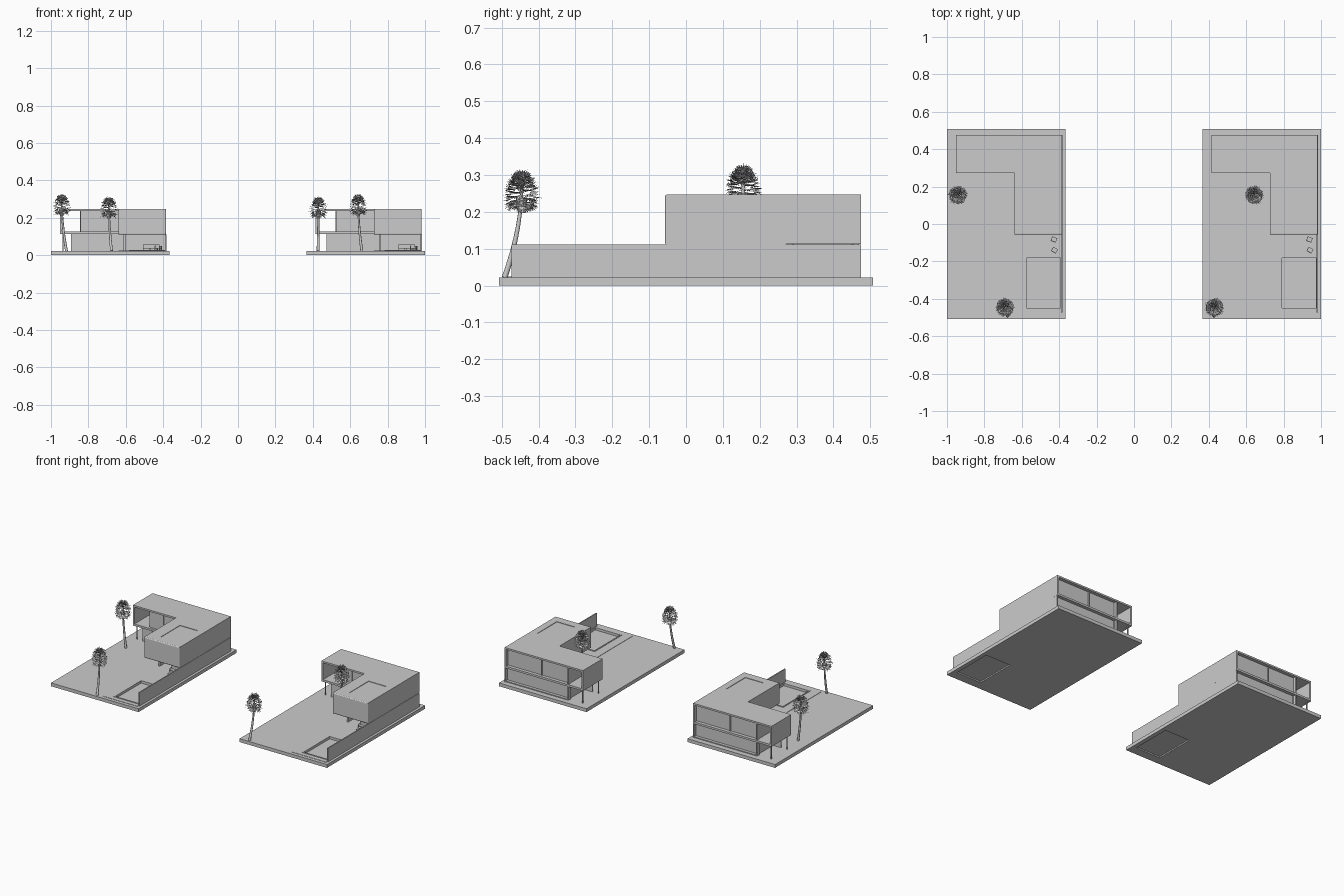
import bpy, bmesh, math, random
from mathutils import Vector, Matrix

if "Cube" in bpy.data.objects:
    bpy.data.objects.remove(bpy.data.objects["Cube"])

random.seed(4)
SHIFT = 1.366          # distance between the two plots
G = 0.022              # ground level


def mesh_object(name, bm, loc=(0, 0, 0), rot=0.0):
    bmesh.ops.recalc_face_normals(bm, faces=bm.faces[:])
    me = bpy.data.meshes.new(name)
    bm.to_mesh(me)
    bm.free()
    ob = bpy.data.objects.new(name, me)
    ob.location = loc
    ob.rotation_euler.z = rot
    bpy.context.collection.objects.link(ob)
    return ob


def add_box(bm, x0, x1, y0, y1, z0, z1):
    m = Matrix.Translation(((x0 + x1) / 2, (y0 + y1) / 2, (z0 + z1) / 2))
    m = m @ Matrix.Diagonal((x1 - x0, y1 - y0, z1 - z0, 1))
    return bmesh.ops.create_cube(bm, size=1, matrix=m)["verts"]


def boxes(name, dx, *bounds):
    bm = bmesh.new()
    for b in bounds:
        add_box(bm, *b)
    return mesh_object(name, bm, (dx, 0, 0))


def cut(ob, dx, bounds):
    cutter = boxes("cutter", dx, bounds)
    mod = ob.modifiers.new("cut", "BOOLEAN")
    mod.operation, mod.solver, mod.object = "DIFFERENCE", "EXACT", cutter
    bpy.context.view_layer.objects.active = ob
    bpy.ops.object.modifier_apply(modifier=mod.name)
    bpy.data.objects.remove(cutter)


def chair(name, loc, rot, w=0.026):
    d, h = 0.026, w / 2
    bm = bmesh.new()
    add_box(bm, -h, h, -d / 2, d / 2, 0.011, 0.015)
    add_box(bm, -h, h, d / 2 - 0.004, d / 2, 0.015, 0.034)
    for s in (-1, 1):
        add_box(bm, s * h - 0.0015, s * h + 0.0015, -d / 2, d / 2, 0.022, 0.025)
        for y in (-d / 2, d / 2 - 0.003):
            add_box(bm, s * h - 0.0015, s * h + 0.0015, y, y + 0.003, 0, 0.022)
    mesh_object(name, bm, loc, rot)


def palm(name, base, top):
    # leaning, curved trunk
    cu = bpy.data.curves.new(name + "_trunk", "CURVE")
    cu.dimensions = "3D"
    cu.bevel_depth, cu.bevel_resolution, cu.use_fill_caps = 0.006, 2, True
    sp = cu.splines.new("POLY")
    sp.points.add(7)
    b, t = Vector(base), Vector(top)
    for i, p in enumerate(sp.points):
        f = i / 7
        e = 1 - (1 - f) ** 1.8
        p.co = (b.x + (t.x - b.x) * e, b.y + (t.y - b.y) * e, b.z + (t.z - b.z) * f, 1)
        p.radius = 1.3 - 0.6 * f
    bpy.context.collection.objects.link(bpy.data.objects.new(name + "_trunk", cu))
    # dry skirt under the crown
    bm = bmesh.new()
    bmesh.ops.create_cone(bm, cap_ends=True, segments=10, radius1=0.010, radius2=0.016,
                          depth=0.04, matrix=Matrix.Translation((0, 0, -0.045)))
    mesh_object(name + "_skirt", bm, top)
    # fan fronds: a thin stem and a spray of pointed blades
    bm = bmesh.new()
    count = 64
    for i in range(count):
        f = i / (count - 1)
        az = i * 2.39996 + random.uniform(-0.2, 0.2)
        el = math.radians(-38 + 118 * f)
        out = Vector((math.cos(az) * math.cos(el), math.sin(az) * math.cos(el), math.sin(el)))
        side = Vector((-math.sin(az), math.cos(az), 0))
        up = out.cross(side)
        start = Vector((0, 0, -0.03 + 0.035 * f))
        hub = start + out * 0.026
        v = [bm.verts.new(c) for c in (start - side * 0.0008, start + side * 0.0008, hub)]
        bm.faces.new(v)
        for k in range(-4, 5):
            a = k * 0.27
            d = out * math.cos(a) + side * math.sin(a)
            n = side * math.cos(a) - out * math.sin(a)
            tip = hub + d * random.uniform(0.023, 0.031) - Vector((0, 0, 0.004)) + up * random.uniform(-0.004, 0.004)
            mid = hub + d * 0.014
            q = [bm.verts.new(c) for c in (hub, mid - n * 0.0017, tip, mid + n * 0.0017)]
            bm.faces.new(q)
    mesh_object(name + "_crown", bm, top)


def build_house(tag, dx):
    def part(name, *b):
        return boxes(tag + "_" + name, dx, *b)

    # plot, terrace and pool
    pool = (-0.574, -0.394, -0.449, -0.183, -0.05, 0.1)
    plot = part("plot", (-1, -0.366, -0.507, 0.507, 0, G))
    cut(plot, dx, pool)
    terrace = part("terrace", (-0.64, -0.388, -0.485, 0.17, G - 0.002, G + 0.002))
    cut(terrace, dx, pool)
    rim = part("pool_rim", (-0.582, -0.388, -0.457, -0.175, G - 0.002, 0.027))
    cut(rim, dx, pool)
    part("pool_floor", (-0.58, -0.39, -0.455, -0.177, 0.008, 0.011))

    # long boundary wall
    part("boundary_wall", (-0.389, -0.382, -0.473, 0.475, G, 0.111))

    # upper front wing with softened front edges and a shallow roof inset
    bm = bmesh.new()
    add_box(bm, -0.64, -0.384, -0.057, 0.272, 0.111, 0.247)
    edges = [e for e in bm.edges if all(v.co.y < 0 for v in e.verts)]
    bmesh.ops.bevel(bm, geom=edges, offset=0.006, segments=3, affect="EDGES", profile=0.5)
    wing = mesh_object(tag + "_front_wing", bm, (dx, 0, 0))
    cut(wing, dx, (-0.56, -0.43, 0.0, 0.2, 0.244, 0.3))

    # upper back wing: open shell with a balcony at the left end
    part("back_wing_shell",
         (-0.952, -0.384, 0.272, 0.475, 0.236, 0.247),
         (-0.952, -0.384, 0.272, 0.475, 0.113, 0.126),
         (-0.952, -0.941, 0.272, 0.475, 0.126, 0.236),
         (-0.395, -0.384, 0.272, 0.475, 0.126, 0.236))
    part("upper_walls",
         (-0.842, -0.836, 0.287, 0.455, 0.126, 0.236),
         (-0.842, -0.64, 0.287, 0.291, 0.126, 0.236),
         (-0.836, -0.395, 0.449, 0.453, 0.126, 0.236))
    part("upper_window_posts",
         (-0.745, -0.739, 0.283, 0.291, 0.126, 0.236),
         (-0.643, -0.637, 0.449, 0.46, 0.126, 0.236),
         (-0.845, -0.835, 0.445, 0.47, 0.126, 0.236))

    # ground floor
    part("ground_walls",
         (-0.892, -0.607, 0.287, 0.293, G, 0.113),
         (-0.836, -0.83, 0.293, 0.455, G, 0.113),
         (-0.612, -0.602, 0.05, 0.29, G, 0.113),
         (-0.602, -0.389, 0.171, 0.185, G, 0.113),
         (-0.83, -0.389, 0.449, 0.453, G, 0.113))
    part("ground_window_frame",
         (-0.845, -0.835, 0.445, 0.47, G, 0.113),
         (-0.84, -0.389, 0.445, 0.472, G, 0.028),
         (-0.828, -0.822, 0.283, 0.293, G, 0.113))
    part("balcony_columns", *[(-0.938, -0.932, y - 0.003, y + 0.003, G, 0.115) for y in (0.29, 0.455)])

    # terrace furniture
    z = G + 0.002
    chair(tag + "_chair_a", (dx - 0.428, -0.083, z), 2.8)
    chair(tag + "_chair_b", (dx - 0.425, -0.14, z), 2.6)
    chair(tag + "_sofa", (dx - 0.47, 0.03, z), 0, 0.075)
    part("low_table",
         (-0.49, -0.45, -0.03, -0.005, z + 0.011, z + 0.014),
         (-0.475, -0.465, -0.022, -0.013, z, z + 0.011))


build_house("left", 0)
build_house("right", SHIFT)

# palms: (name, trunk base, crown centre)
for n, b, t in (
    ("side_palm_left", (-0.917, 0.15, G), (-0.942, 0.155, 0.276)),
    ("front_palm_left", (-0.676, -0.492, G), (-0.690, -0.446, 0.262)),
    ("side_palm_right", (0.662, 0.15, G), (0.643, 0.155, 0.276)),
    ("front_palm_right", (0.428, -0.492, G), (0.430, -0.446, 0.262)),
):
    palm(n, b, t)
